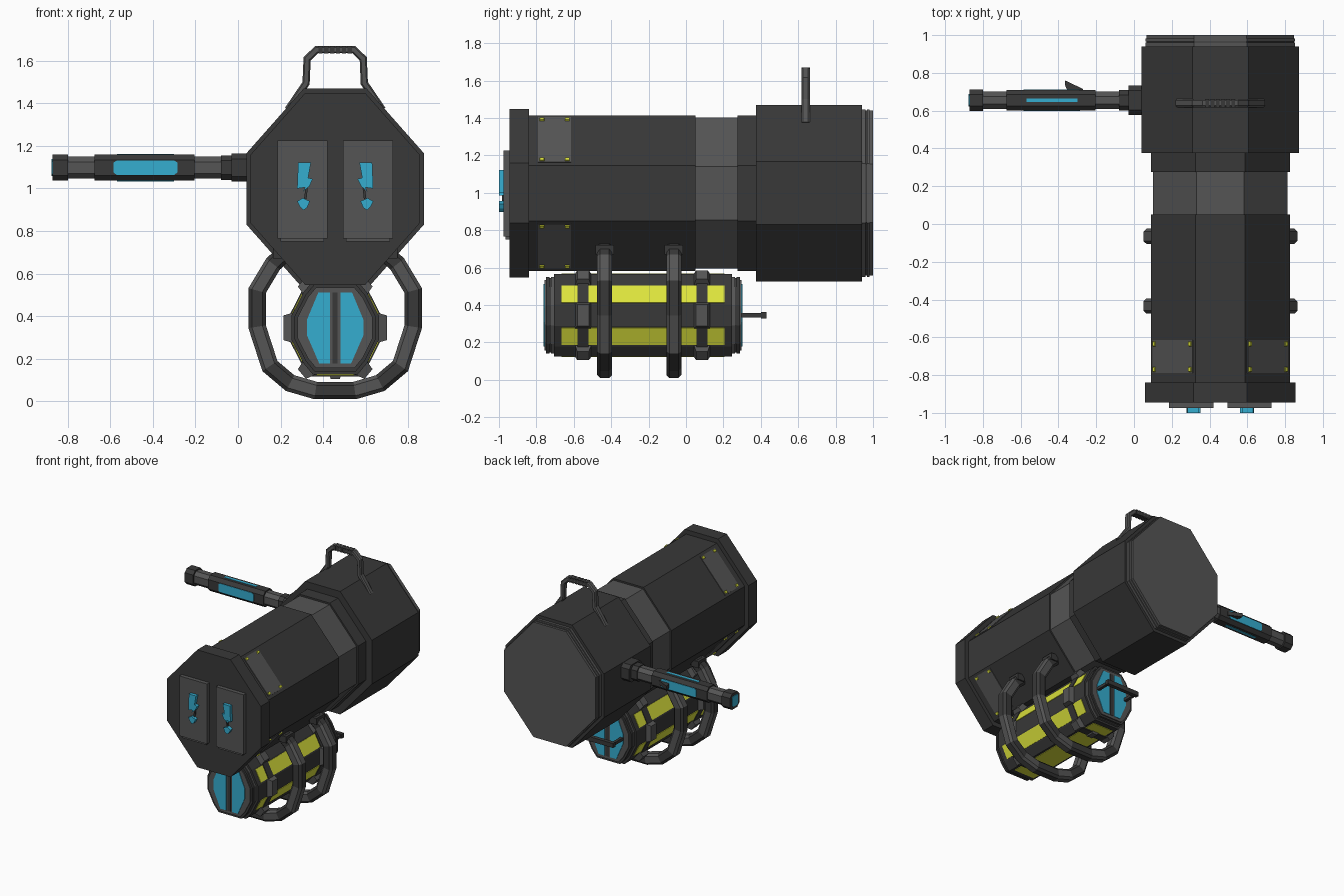
import bpy, bmesh
from mathutils import Vector

if "Cube" in bpy.data.objects:
    bpy.data.objects.remove(bpy.data.objects["Cube"])

CX, CZ, KZ = 0.457, 0.998, 0.345      # shared centre x, barrel height, canister height


def material(name, rgb):
    m = bpy.data.materials.new(name)
    m.diffuse_color = (*rgb, 1)
    m.use_nodes = True
    m.node_tree.nodes["Principled BSDF"].inputs["Base Color"].default_value = m.diffuse_color
    return m


DARK = material("charcoal", (0.040, 0.040, 0.040))
GREY = material("mid grey", (0.090, 0.090, 0.090))
BLUE = material("cyan", (0.036, 0.42, 0.63))
YELLOW = material("yellow", (0.72, 0.77, 0.045))


def loft(name, rings, mats, seg_rule=None):
    """Skin a list of equal point rings and cap both ends."""
    mats = mats if isinstance(mats, list) else [mats]
    bm = bmesh.new()
    vs = [[bm.verts.new(p) for p in r] for r in rings]
    n = len(vs[0])
    for k in range(len(vs) - 1):
        for i in range(n):
            j = (i + 1) % n
            f = bm.faces.new((vs[k][i], vs[k][j], vs[k + 1][j], vs[k + 1][i]))
            f.material_index = seg_rule(k) if seg_rule else 0
    bm.faces.new(vs[0])
    bm.faces.new(vs[-1])
    bmesh.ops.recalc_face_normals(bm, faces=bm.faces)
    me = bpy.data.meshes.new(name)
    bm.to_mesh(me)
    bm.free()
    for m in mats:
        me.materials.append(m)
    ob = bpy.data.objects.new(name, me)
    bpy.context.collection.objects.link(ob)
    return ob


def prism(name, prof, y0, y1, mat):
    return loft(name, [[(x, y, z) for x, z in prof] for y in (y0, y1)], mat)


def box(name, x, y, z, mat):
    return prism(name, [(x[0], z[0]), (x[1], z[0]), (x[1], z[1]), (x[0], z[1])], *y, mat)


def mirrored(prof):
    return [(2 * CX - x, z) for x, z in prof]


def symmetric(quarter, cz, s=1.0):
    """Closed profile from its upper right quarter, listed from side to top."""
    q = [(x * s, z * s) for x, z in quarter]
    half = q + [(-x, z) for x, z in reversed(q)]
    return [(CX + x, cz + z) for x, z in half + [(-x, -z) for x, z in half]]


def edge_plate(name, prof, i, span, y, t, mat, taper=0.0, sink=0.01):
    """Plate lying on edge i of a profile extruded along y."""
    p, q = Vector(prof[i]), Vector(prof[(i + 1) % len(prof)])
    d = q - p
    a, b = p + d * span[0], p + d * span[1]
    nrm = Vector((d.y, -d.x)).normalized()
    u = d.normalized() * taper
    rings = []
    for off, tp in ((-sink, 0), (t, 1)):
        A, B = a + nrm * off + u * tp, b + nrm * off - u * tp
        y0, y1 = y[0] + taper * tp, y[1] - taper * tp
        rings.append([(A.x, y0, A.y), (B.x, y0, B.y), (B.x, y1, B.y), (A.x, y1, A.y)])
    return loft(name, rings, mat)


def sweep(name, path, half, yc, hy, mats, seg_rule=None):
    """Chamfered bar swept along a path in the xz plane with mitred joints."""
    pts = [Vector(p) for p in path]
    rings = []
    for i, p in enumerate(pts):
        d0 = (p - pts[max(i - 1, 0)]).normalized() if i else (pts[1] - p).normalized()
        d1 = (pts[i + 1] - p).normalized() if i < len(pts) - 1 else d0
        t = (d0 + d1).normalized()
        n = Vector((-t.y, t.x)) * (half / max(t.dot(d0), 0.5))
        c = 0.6
        sec = [(1, -c), (1, c), (c, 1), (-c, 1), (-1, c), (-1, -c), (-c, -1), (c, -1)]
        rings.append([(p.x + n.x * a, yc + hy * b, p.y + n.y * a) for a, b in sec])
    return loft(name, rings, mats, seg_rule)


# Octagonal barrel sections
OCT = [(0.417, 0.168), (0.148, 0.472)]
for name, s, y0, y1, m in (
        ("front_collar", 0.955, -0.945, -0.84, DARK), ("barrel", 0.882, -0.84, 0.05, DARK),
        ("barrel_band", 0.855, 0.05, 0.275, GREY), ("rear_neck", 0.882, 0.275, 0.375, DARK),
        ("rear_housing", 1.0, 0.375, 0.94, DARK), ("rear_ring", 0.95, 0.94, 0.96, GREY),
        ("rear_groove", 0.935, 0.96, 0.967, DARK), ("rear_ring", 0.95, 0.967, 0.982, GREY),
        ("rear_cap", 0.935, 0.982, 1.0, GREY)):
    prism(name, symmetric(OCT, CZ, s), y0, y1, m)

# Corner plates with yellow bolts on the four sloping barrel faces
barrel = symmetric(OCT, CZ, 0.882)
for i in (0, 2, 4, 6):
    edge_plate("side_plate", barrel, i, (0.06, 0.95), (-0.79, -0.615), 0.005, GREY)
    for s in (0.07, 0.87):
        for y in (-0.785, -0.65):
            edge_plate("plate_bolt", barrel, i, (s, s + 0.07), (y, y + 0.03), 0.012, YELLOW, 0.004)

# Front panels with cyan zigzag indicators
upper = [(0.283, 1.122), (0.343, 1.122), (0.33, 1.05), (0.352, 1.045), (0.335, 1.01),
         (0.305, 0.985), (0.315, 1.005), (0.278, 1.0)]
lower = [(0.278, 0.94), (0.305, 0.955), (0.338, 0.94), (0.325, 0.91), (0.308, 0.898), (0.29, 0.915)]
link = [(0.318, 1.005), (0.328, 1.0), (0.322, 0.95), (0.31, 0.95)]
panel = [(0.185, 0.765), (0.42, 0.765), (0.42, 1.225), (0.185, 1.225)]
foot = [(0.20, 0.75), (0.405, 0.75), (0.405, 0.765), (0.20, 0.765)]
for flip in (lambda p: p, mirrored):
    prism("front_panel", flip(panel), -0.975, -0.94, GREY)
    prism("panel_foot", flip(foot), -0.965, -0.94, GREY)
    prism("indicator_top", flip(upper), -1.0, -0.97, BLUE)
    prism("indicator_tip", flip(lower), -1.0, -0.97, BLUE)
    prism("indicator_link", flip(link), -0.985, -0.97, DARK)

# Carrying handle on top
left = [(0.235, 1.37), (0.32, 1.495), (0.325, 1.61), (0.37, 1.653)]
sweep("top_handle", left + mirrored(left)[::-1], 0.017, 0.64, 0.022, GREY)
for k in range(6):
    x = 0.378 + k * 0.0275
    box("top_handle_grip", (x, x + 0.02), (0.617, 0.663), (1.634, 1.671), DARK)


# Side grip reaching out to -x
def grip(name, x0, x1, hy, hz, mat, c=0.025):
    sec = [(hy, hz - c), (hy - c, hz), (c - hy, hz), (-hy, hz - c),
           (-hy, c - hz), (c - hy, -hz), (hy - c, -hz), (hy, c - hz)]
    loft(name, [[(x, 0.655 + a, 1.098 + b) for a, b in sec] for x in (x0, x1)], mat)


grip("grip_mount", -0.03, 0.06, 0.077, 0.066, DARK)
grip("grip_neck", -0.08, -0.03, 0.054, 0.058, DARK)
grip("grip_collar", -0.205, -0.08, 0.046, 0.052, GREY)
grip("grip_body", -0.675, -0.205, 0.055, 0.061, DARK)
grip("grip_outer_collar", -0.80, -0.675, 0.046, 0.052, GREY)
grip("grip_end", -0.872, -0.80, 0.056, 0.061, DARK)
grip("grip_end_light", -0.877, -0.86, 0.034, 0.04, BLUE, 0.01)
light = [(-0.57, 1.064), (-0.3, 1.064), (-0.285, 1.075), (-0.285, 1.122),
         (-0.3, 1.132), (-0.57, 1.132), (-0.585, 1.122), (-0.585, 1.075)]
prism("grip_front_light", light, 0.597, 0.605, BLUE)
prism("grip_back_light", light, 0.705, 0.713, BLUE)
box("grip_top_light", (-0.57, -0.3), (0.645, 0.665), (1.154, 1.162), BLUE)
box("grip_under_light", (-0.57, -0.3), (0.645, 0.665), (1.034, 1.042), BLUE)
loft("grip_trigger", [[(-0.365, 0.76, z), (-0.27, 0.715, z), (-0.27, 0.70, z), (-0.35, 0.70, z),
                       (-0.365, 0.735, z)] for z in (1.083, 1.113)], DARK)

# Canister slung below: twelve-sided body with stepped ends
CAN = [(0.205, 0.058), (0.15, 0.166), (0.105, 0.22)]
can = symmetric(CAN, KZ)
prism("canister", can, -0.705, 0.245, DARK)
for sgn, base in ((-1, -0.705), (1, 0.245)):
    for name, s, a, b, m in (("end_ring", 0.93, -0.01, 0.018, GREY), ("end_groove", 0.9, 0.018, 0.026, DARK),
                             ("end_ring", 0.93, 0.026, 0.044, DARK), ("end_face", 0.86, 0.044, 0.052, GREY)):
        prism("canister_" + name, symmetric(CAN, KZ, s), base + sgn * a, base + sgn * b, m)
    pane = [(0.433, 0.512), (0.378, 0.512), (0.325, 0.385), (0.325, 0.308), (0.382, 0.177), (0.433, 0.177)]
    for prof in (pane, mirrored(pane)):
        prism("canister_pane", prof, base + sgn * 0.045, base + sgn * 0.056, BLUE)
    box("pane_divider", (0.445, 0.469), sorted((base + sgn * 0.045, base + sgn * 0.055)), (0.177, 0.512), DARK)

# Yellow windows on slopes, top and bottom; raised clamps at two stations
for i in (0, 4, 6, 10, 2, 8):
    edge_plate("canister_window", can, i, (0.08, 0.92), (-0.665, 0.205), 0.004, YELLOW)
for yc in (-0.55, 0.085):
    prism("clamp_band", symmetric(CAN, KZ, 1.045), yc - 0.03, yc + 0.03, DARK)
    for i in (1, 3, 5, 7, 9, 11):
        edge_plate("clamp_pad", can, i, (-0.12, 1.12), (yc - 0.045, yc + 0.045), 0.038, GREY, 0.014)
    for i in (2, 8):
        edge_plate("clamp_pad", can, i, (0.35, 0.65), (yc - 0.04, yc + 0.04), 0.02, GREY, 0.01)

# Pull handle behind the canister
for x in (0.325, 0.571):
    box("pull_arm", (x, x + 0.022), (0.24, 0.42), (0.334, 0.356), DARK)
box("pull_bar", (0.318, 0.6), (0.40, 0.43), (0.328, 0.362), DARK)

# Two hoops cradling the canister
half = [(0.225, 0.70), (0.165, 0.645), (0.09, 0.52), (0.09, 0.35), (0.15, 0.165), (0.245, 0.085), (0.365, 0.05)]
for yc in (-0.435, -0.065):
    sweep("cradle_hoop", half + mirrored(half)[::-1], 0.041, yc, 0.04, [DARK, GREY],
          lambda k: 1 if min(k, 12 - k) in (1, 3, 5) else 0)
    for prof in (half[:2], mirrored(half[:2])):
        (x0, z0), (x1, z1) = prof
        box("hoop_foot", sorted((x0, x1)), (yc - 0.05, yc + 0.05), (0.67, 0.72), DARK)
